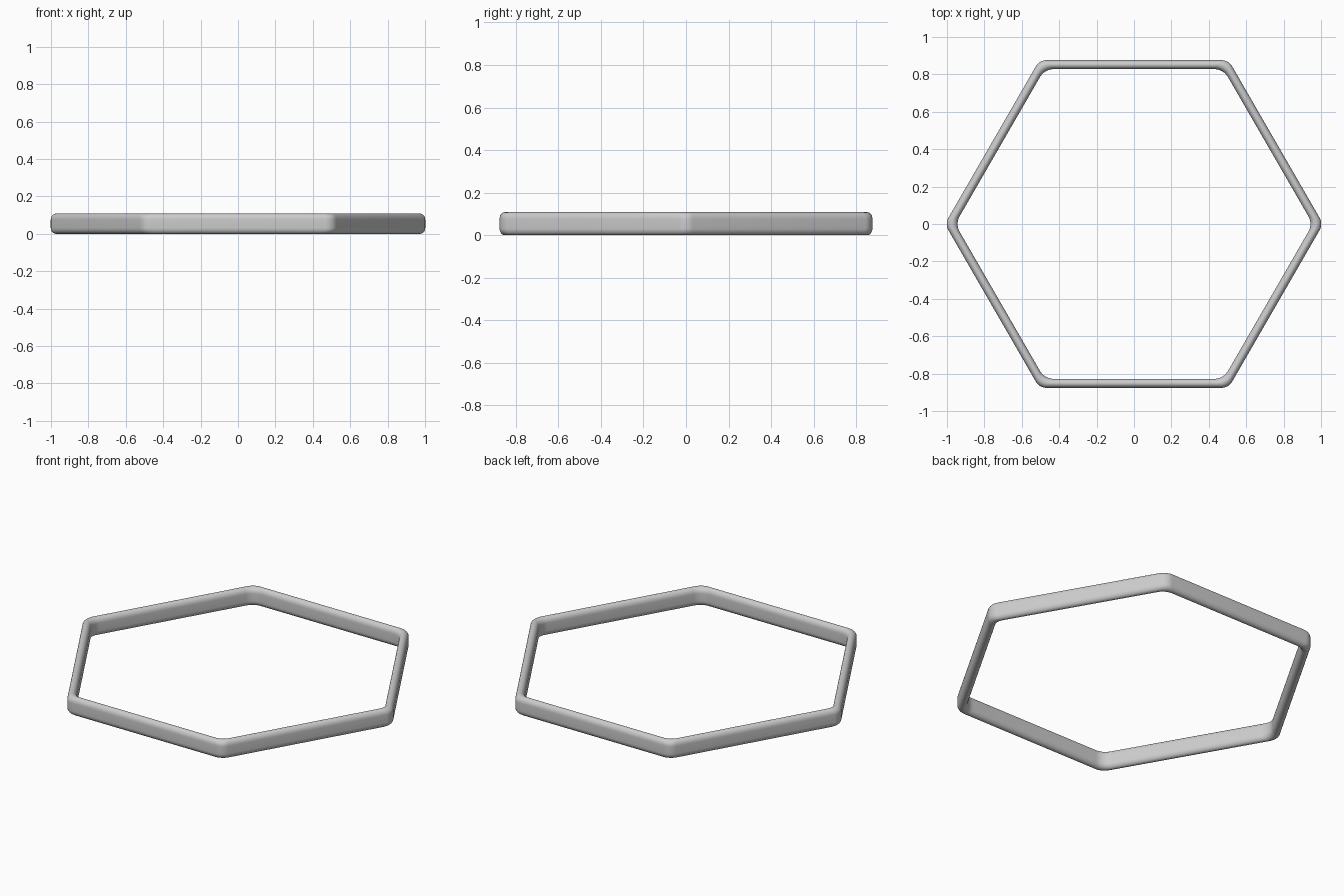
import bpy, bmesh
from math import cos, sin, pi, radians

if "Cube" in bpy.data.objects:
    bpy.data.objects.remove(bpy.data.objects["Cube"])

APOTHEM = 0.852        # centre line of the band
HALF_W = 0.024         # half thickness of the band
HEIGHT = 0.108
ROUND_Z = 0.032        # height of the rounded rims
ARC, RIM = 10, 8       # segments per corner / per rounded rim


def hex_loop(offset, z):
    """Rounded hexagon at a given distance from the centre line."""
    r = 0.076 - 0.009 * offset / HALF_W
    centre = (APOTHEM + offset - r) / cos(pi / 6)
    pts = []
    for k in range(6):
        a = k * pi / 3
        for i in range(ARC + 1):
            t = a - pi / 6 + pi / 3 * i / ARC
            pts.append((centre * cos(a) + r * cos(t),
                        centre * sin(a) + r * sin(t), z))
    return pts


# Capsule-like cross-section: rounded top and bottom, straight sides
profile = []
for base, start in ((HEIGHT - ROUND_Z, 0), (ROUND_Z, pi)):
    for i in range(2 * RIM + 1):
        t = start + pi * i / (2 * RIM)
        profile.append((HALF_W * cos(t), base + ROUND_Z * sin(t)))

# Sweep the cross-section around the hexagon
bm = bmesh.new()
loops = [[bm.verts.new(p) for p in hex_loop(d, z)] for d, z in profile]
n = len(loops[0])
for j, lower in enumerate(loops):
    upper = loops[(j + 1) % len(loops)]
    for i in range(n):
        k = (i + 1) % n
        bm.faces.new((lower[i], lower[k], upper[k], upper[i]))
bmesh.ops.recalc_face_normals(bm, faces=bm.faces)

mesh = bpy.data.meshes.new("hexagonal_ring")
bm.to_mesh(mesh)
bm.free()
ring = bpy.data.objects.new("hexagonal_ring", mesh)
bpy.context.collection.objects.link(ring)

# Smooth shading
bpy.context.view_layer.objects.active = ring
ring.select_set(True)
bpy.ops.object.shade_smooth_by_angle(angle=radians(40))
